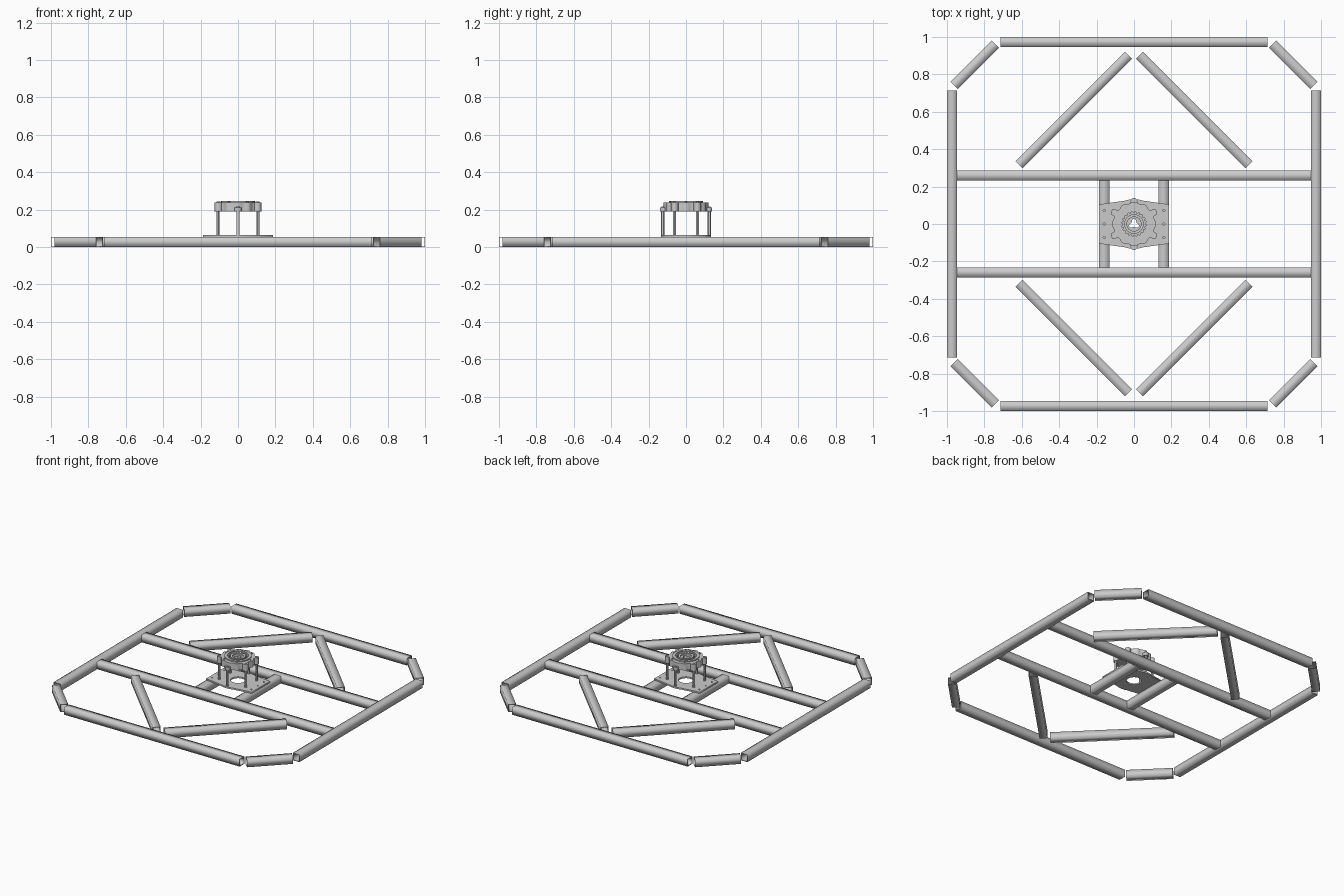
import bpy, bmesh
from math import sin, cos, pi, radians, hypot
from mathutils import Vector, Matrix

if "Cube" in bpy.data.objects:
    bpy.data.objects.remove(bpy.data.objects["Cube"])


def circle(r, n=32, cx=0, cy=0, a0=0):
    return [(cx + r * cos(a0 + 2 * pi * i / n), cy + r * sin(a0 + 2 * pi * i / n)) for i in range(n)]


def wavy(base, amp, lobes, n, a0=0):
    pts = []
    for i in range(n):
        a = 2 * pi * i / n
        r = base + amp * cos(lobes * (a - a0))
        pts.append((r * cos(a), r * sin(a)))
    return pts


def square(h):
    return [(-h, -h), (h, -h), (h, h), (-h, h)]


def prism(name, loops, z0, z1, matrix=None, smooth=False):
    """Extrude an outline (first loop) with holes (other loops) from z0 to z1."""
    cu = bpy.data.curves.new(name, 'CURVE')
    cu.dimensions, cu.fill_mode = '2D', 'BOTH'
    cu.extrude = (z1 - z0) / 2
    for loop in loops:
        sp = cu.splines.new('POLY')
        sp.points.add(len(loop) - 1)
        for p, (x, y) in zip(sp.points, loop):
            p.co = (x, y, 0, 1)
        sp.use_cyclic_u = True
    tmp = bpy.data.objects.new(name + "_curve", cu)
    bpy.context.collection.objects.link(tmp)
    bpy.context.view_layer.update()
    me = bpy.data.meshes.new_from_object(tmp.evaluated_get(bpy.context.evaluated_depsgraph_get()))
    bpy.data.objects.remove(tmp)
    me.transform(Matrix.Translation((0, 0, (z0 + z1) / 2)))
    if matrix:
        me.transform(matrix)
    bm = bmesh.new()
    bm.from_mesh(me)
    bmesh.ops.remove_doubles(bm, verts=bm.verts, dist=1e-5)
    bmesh.ops.recalc_face_normals(bm, faces=bm.faces)
    bm.to_mesh(me)
    bm.free()
    me.name = name
    ob = bpy.data.objects.new(name, me)
    bpy.context.collection.objects.link(ob)
    if smooth:
        bpy.ops.object.select_all(action='DESELECT')
        ob.select_set(True)
        bpy.context.view_layer.objects.active = ob
        bpy.ops.object.shade_smooth_by_angle(angle=radians(30))
    return ob


W = 0.027      # half width of the square tube
WALL = 0.004


def tube(name, a, b):
    """Open-ended hollow square tube lying on the ground from a to b."""
    d = Vector((b[0] - a[0], b[1] - a[1], 0))
    x = d.normalized()
    y = Vector((0, 0, 1)).cross(x)
    m = Matrix((y, (0, 0, 1), x)).transposed().to_4x4()
    m.translation = (a[0], a[1], W)
    prism(name, [square(W), square(W - WALL)], 0, d.length, m)


# Frame tubes
for s, side in ((1, "right"), (-1, "left")):
    tube(f"side_rail_{side}", (s * 0.973, -0.714), (s * 0.973, 0.714))
    tube(f"mount_rail_{side}", (s * 0.159, -0.232), (s * 0.159, 0.232))
for t, end in ((1, "back"), (-1, "front")):
    tube(f"end_rail_{end}", (-0.714, t * 0.973), (0.714, t * 0.973))
    tube(f"cross_rail_{end}", (-0.946, t * 0.259), (0.946, t * 0.259))
    for s, side in ((1, "right"), (-1, "left")):
        tube(f"corner_tube_{end}_{side}", (s * 0.741, t * 0.962), (s * 0.962, t * 0.741))
        tube(f"diagonal_brace_{end}_{side}", (s * 0.03, t * 0.902), (s * 0.615, t * 0.317))

# Mounting plate with bowed front and back edges
arc = [(0.133 * cos(radians(a)), 0.133 * sin(radians(a))) for a in range(70, 111, 5)]
half = [(0.186, 0.105)] + arc + [(-0.186, 0.105)]
outline = half + [(-x, -y) for x, y in half]
bolt_holes = [circle(0.006, 12, sx * 0.16, y) for sx in (-1, 1) for y in (-0.072, 0, 0.072)]
prism("mounting_plate", [outline, circle(0.05)] + bolt_holes, 0.054, 0.065)

# Six standoffs with bolt heads, and low lugs at front and back
for i in range(6):
    a = radians(30 + 60 * i)
    cx, cy = 0.124 * cos(a), 0.124 * sin(a)
    low = i in (1, 4)
    top = 0.212 if low else 0.238
    prism(f"standoff_{i + 1}", [circle(0.0085, 12, cx, cy)], 0.065, 0.19, smooth=True)
    m = Matrix.Rotation(a, 4, 'Z')
    lug = [(0.1, -0.019), (0.13, -0.017), (0.139, -0.008), (0.139, 0.008), (0.13, 0.017), (0.1, 0.019)]
    prism(f"lug_{i + 1}", [lug], 0.19, top, m)
    prism(f"lug_bolt_{i + 1}", [circle(0.007, 6, cx, cy)], top, top + 0.004)

# Motor housing: scalloped shell, raised rim, toothed ring and hub
prism("housing_shell", [wavy(0.115, 0.004, 12, 96), circle(0.08, 48)], 0.19, 0.238, smooth=True)
prism("housing_rim", [circle(0.09, 48), circle(0.072, 48)], 0.2, 0.246, smooth=True)
teeth = [((0.058 if i % 4 < 2 else 0.066) * cos(2 * pi * i / 80),
          (0.058 if i % 4 < 2 else 0.066) * sin(2 * pi * i / 80)) for i in range(80)]
prism("toothed_ring", [circle(0.073, 48), teeth], 0.205, 0.24)
prism("housing_floor", [circle(0.082, 48), circle(0.04)], 0.19, 0.206, smooth=True)
prism("hub", [circle(0.052, 40), circle(0.038, 40)], 0.2, 0.243, smooth=True)
prism("hub_web", [circle(0.041, 40), wavy(0.022, 0.007, 3, 36, pi / 2)], 0.205, 0.232, smooth=True)
for i in range(6):
    a = radians(60 * i)
    prism(f"rim_bolt_{i + 1}", [circle(0.006, 6, 0.1 * cos(a), 0.1 * sin(a))], 0.238, 0.243)
